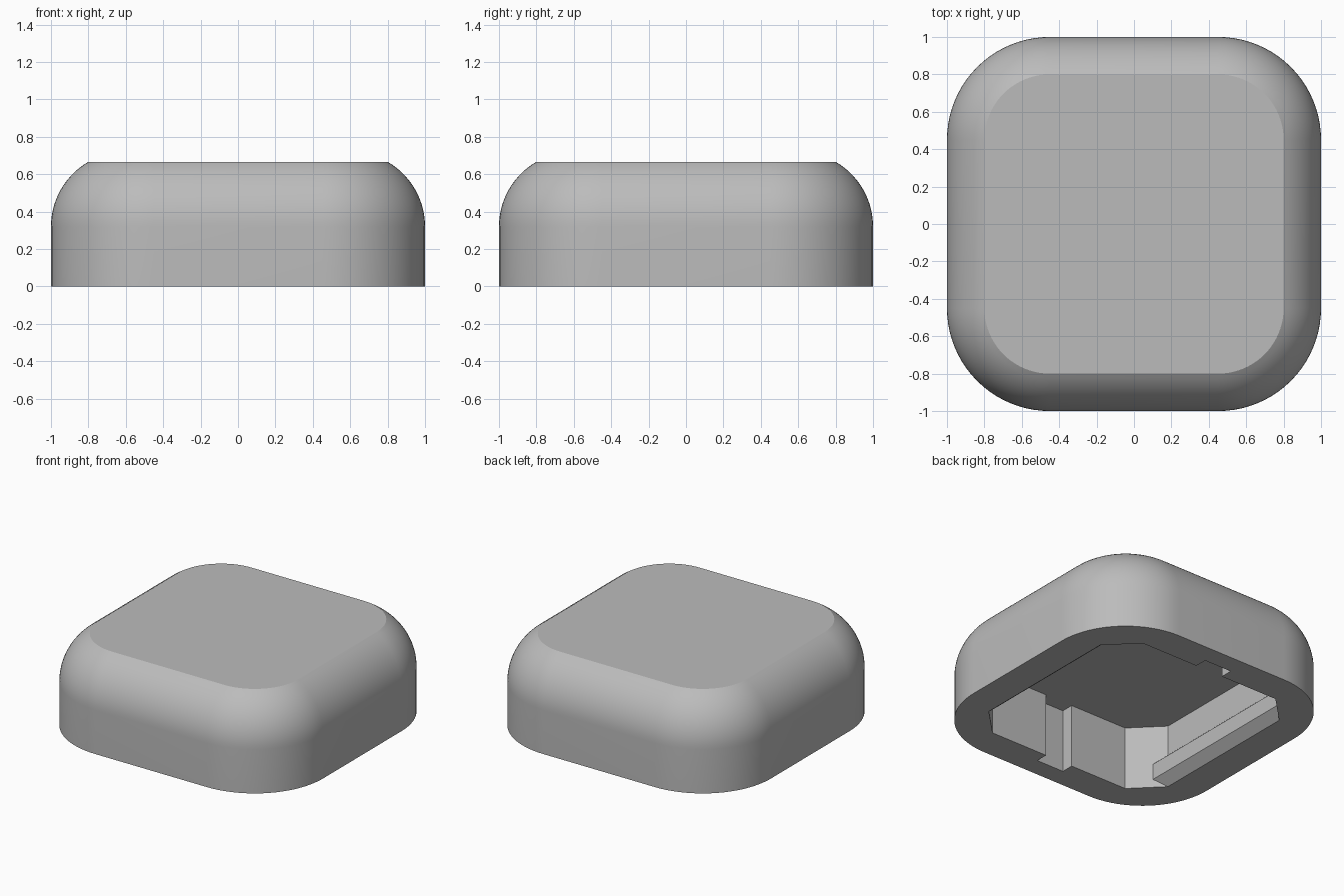
import bpy, bmesh
from math import sin, cos, pi

cube = bpy.data.objects.get("Cube")
if cube:
    bpy.data.objects.remove(cube, do_unlink=True)

# Plain grey material
grey = bpy.data.materials.new("plain grey")
grey.use_nodes = True
colour = (0.5, 0.5, 0.5, 1)
grey.diffuse_color = colour
grey.node_tree.nodes["Principled BSDF"].inputs["Base Color"].default_value = colour

CORNER = 0.55        # plan radius of the outer corners
EDGE = 0.4           # radius of the rounded upper edge
WALL_TOP = 0.32      # where the vertical wall ends
DEPTH = 0.46         # pocket depth
INNER, CUT = 0.77, 0.57   # pocket half width and start of its corner cuts
NOTCH_W, NOTCH_Y = 0.11, 0.86


def make_object(name, bm):
    bmesh.ops.recalc_face_normals(bm, faces=bm.faces)
    mesh = bpy.data.meshes.new(name)
    bm.to_mesh(mesh)
    bm.free()
    mesh.materials.append(grey)
    obj = bpy.data.objects.new(name, mesh)
    bpy.context.collection.objects.link(obj)
    return obj


def loft(name, rings):
    """Skin a stack of equal rings and cap both ends."""
    bm = bmesh.new()
    loops = [[bm.verts.new(p) for p in ring] for ring in rings]
    for low, high in zip(loops, loops[1:]):
        for i in range(len(low)):
            j = (i + 1) % len(low)
            bm.faces.new((low[i], low[j], high[j], high[i]))
    bm.faces.new(loops[0])
    bm.faces.new(loops[-1])
    return make_object(name, bm)


def rounded_square(inset, z, steps=20):
    c, r = 1 - CORNER, CORNER - inset
    ring = []
    for q, (sx, sy) in enumerate([(1, 1), (-1, 1), (-1, -1), (1, -1)]):
        for k in range(steps + 1):
            a = (q + k / steps) * pi / 2
            ring.append((sx * c + r * cos(a), sy * c + r * sin(a), z))
    return ring


# Outer shell: vertical wall, then a rounded edge ending at the flat top
rings = [rounded_square(0, 0)]
ARC_STEPS = 14
for k in range(ARC_STEPS + 1):
    a = k / ARC_STEPS * pi / 3
    rings.append(rounded_square(EDGE * (1 - cos(a)), WALL_TOP + EDGE * sin(a)))
shell = loft("cap_shell", rings)

# Pocket: square with cut corners and a notch in the front and back walls
half = [(INNER, -CUT), (INNER, CUT), (CUT, INNER), (NOTCH_W, INNER), (NOTCH_W, NOTCH_Y),
        (-NOTCH_W, NOTCH_Y), (-NOTCH_W, INNER), (-CUT, INNER)]
outline = half + [(-x, -y) for x, y in half]
cutter = loft("pocket_cutter", [[(x, y, z) for x, y in outline] for z in (-0.2, DEPTH)])
cutter.hide_render = True

cut = shell.modifiers.new("pocket", "BOOLEAN")
cut.operation = "DIFFERENCE"
cut.solver = "EXACT"
cut.object = cutter
bpy.context.view_layer.objects.active = shell
shell.select_set(True)
bpy.ops.object.modifier_apply(modifier=cut.name)
bpy.data.objects.remove(cutter, do_unlink=True)

# Smooth shading, with the top rim and the pocket kept crisp
bpy.ops.object.select_all(action="DESELECT")
shell.select_set(True)
bpy.ops.object.shade_smooth_by_angle(angle=pi / 9)

# Snap ridges along the side walls, mitred into the cut corners
profile = [(INNER, 0), (0.7, 0.06), (0.7, 0.175), (INNER, 0.24)]
for side, name in ((1, "left_snap_ridge"), (-1, "right_snap_ridge")):
    loft(name, [[(side * x, end * (INNER + CUT - x), z) for x, z in profile]
                for end in (-1, 1)])
